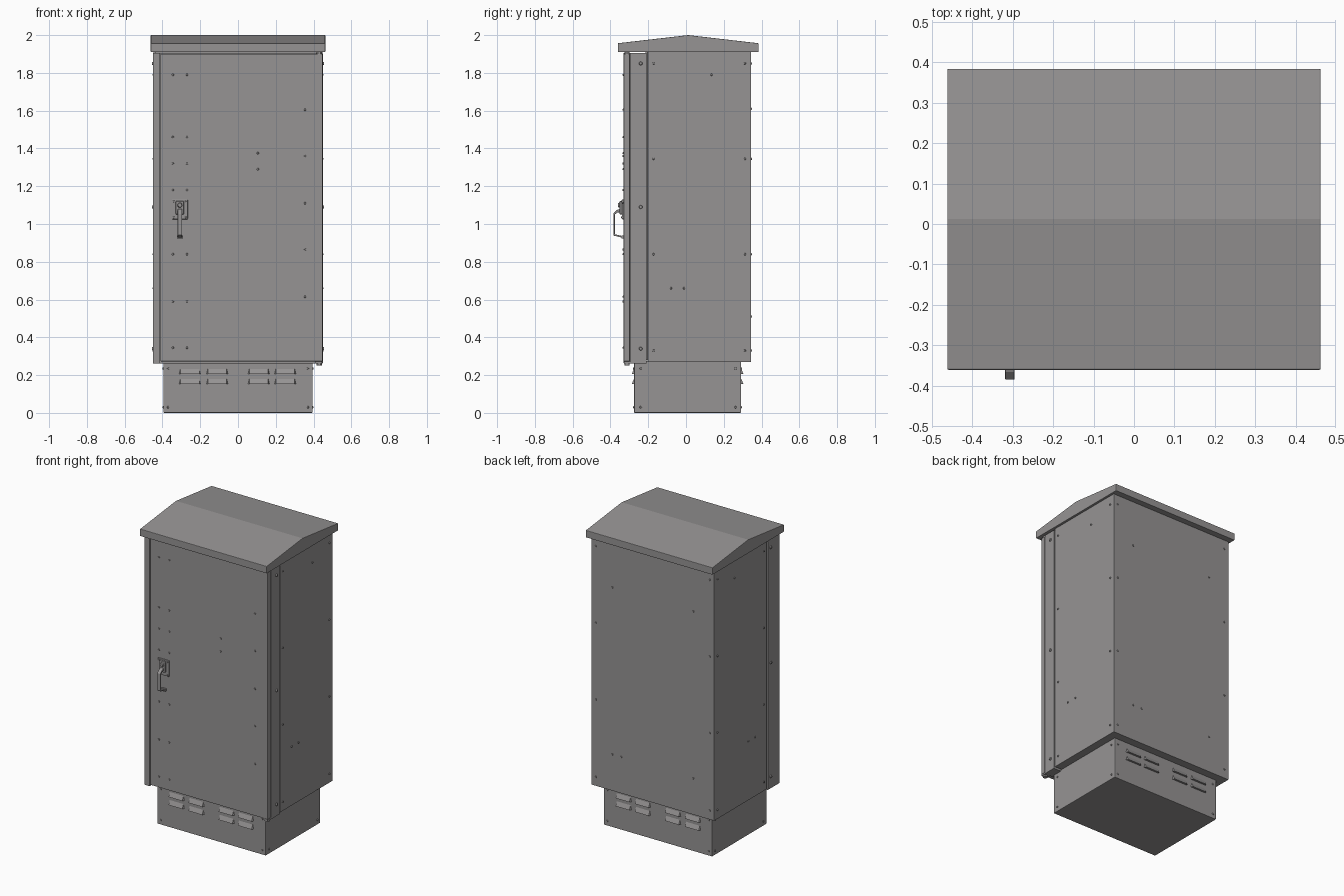
import bpy, bmesh
from mathutils import Vector, Matrix

if "Cube" in bpy.data.objects:
    bpy.data.objects.remove(bpy.data.objects["Cube"])

# Dark grey paint used on every part
PAINT = bpy.data.materials.new("grey_paint")
PAINT.diffuse_color = (0.305, 0.295, 0.295, 1)
PAINT.use_nodes = True
PAINT.node_tree.nodes["Principled BSDF"].inputs["Base Color"].default_value = PAINT.diffuse_color


def finish(name, bm, bevel=0.0, smooth=False):
    bmesh.ops.recalc_face_normals(bm, faces=bm.faces)
    me = bpy.data.meshes.new(name)
    bm.to_mesh(me)
    bm.free()
    me.materials.append(PAINT)
    ob = bpy.data.objects.new(name, me)
    bpy.context.collection.objects.link(ob)
    if bevel:
        m = ob.modifiers.new("edge", "BEVEL")
        m.width, m.segments, m.limit_method = bevel, 2, "ANGLE"
    if smooth:
        bpy.ops.object.select_all(action="DESELECT")
        ob.select_set(True)
        bpy.context.view_layer.objects.active = ob
        bpy.ops.object.shade_smooth_by_angle()
    return ob


def box(name, x, y, z, bevel=0.002):
    bm = bmesh.new()
    size = Matrix.Diagonal((x[1] - x[0], y[1] - y[0], z[1] - z[0], 1))
    mid = Matrix.Translation((sum(x) / 2, sum(y) / 2, sum(z) / 2))
    bmesh.ops.create_cube(bm, size=1, matrix=mid @ size)
    return finish(name, bm, bevel)


def extrude_x(name, profile, x0, x1, bevel=0.0):
    """Extrude a closed (y, z) profile along x."""
    bm = bmesh.new()
    f = bm.faces.new([bm.verts.new((x0, y, z)) for y, z in profile])
    g = bmesh.ops.extrude_face_region(bm, geom=[f])["geom"]
    bmesh.ops.translate(bm, vec=(x1 - x0, 0, 0),
                        verts=[v for v in g if isinstance(v, bmesh.types.BMVert)])
    if not any(set(q.verts) == set(f.verts) for q in bm.faces):
        bm.faces.new(f.verts)
    return finish(name, bm, bevel)


def discs(name, points, normal, r=0.006, h=0.005, r2=None):
    """A set of screw heads standing out along the normal."""
    bm = bmesh.new()
    n = Vector(normal)
    rot = n.to_track_quat("Z", "Y").to_matrix().to_4x4()
    for p in points:
        bmesh.ops.create_cone(bm, cap_ends=True, segments=12, radius1=r,
                              radius2=r2 or r * 0.75, depth=h,
                              matrix=Matrix.Translation(Vector(p) + n * h / 2) @ rot)
    return finish(name, bm, smooth=True)


# Plinth
box("plinth", (-0.395, 0.395), (-0.275, 0.292), (0, 0.275), 0.004)

# Main cabinet, with a narrower neck that forms the shadow gap behind the frame
box("cabinet_body", (-0.447, 0.447), (-0.203, 0.345), (0.27, 1.915))
box("cabinet_neck", (-0.438, 0.438), (-0.215, -0.19), (0.28, 1.915), 0)

# Door frame, left post and door leaf
box("door_frame", (-0.445, 0.449), (-0.295, -0.209), (0.262, 1.905))
box("left_post", (-0.45, -0.413), (-0.33, -0.209), (0.262, 1.905))
box("door", (-0.41, 0.447), (-0.33, -0.297), (0.273, 1.9), 0.003)
for z, end in ((0.252, "lower"), (1.895, "upper")):
    discs(end + "_hinge_pin", [(0.43, -0.312, z)], (0, 0, 1), 0.014, 0.02, 0.014)
box("lower_hinge_plate", (0.408, 0.446), (-0.328, -0.29), (0.262, 0.272), 0)

# Gabled roof with a folded eave
extrude_x("roof", [(-0.361, 1.91), (-0.361, 1.957), (0.012, 2.0),
                   (0.384, 1.957), (0.384, 1.91)], -0.462, 0.462, 0.003)

# Louvres in the front and back of the plinth
for side, y, s in (("front", -0.275, -1), ("back", 0.292, 1)):
    bm = bmesh.new()
    for cx in (-0.255, -0.11, 0.11, 0.25):
        for z in (0.205, 0.152):
            back = [(cx - .057, y, z), (cx + .057, y, z), (cx + .05, y, z + .028), (cx - .05, y, z + .028)]
            lip = [(cx - .05, y + s * .013, z), (cx + .05, y + s * .013, z)]
            a, b, c, d, e, f = [bm.verts.new(p) for p in back + lip]
            for face in ((a, b, c, d), (a, b, f, e), (d, c, f, e), (a, e, d), (b, c, f)):
                bm.faces.new(face)
    finish(side + "_louvres", bm)

# Door screws
pts = [(x, -0.33, z) for x in (-0.345, -0.27)
       for z in (1.79, 1.46, 1.32, 1.18, 0.84, 0.59, 0.345)]
pts += [(0.355, -0.33, z) for z in (1.605, 1.36, 1.11, 0.865, 0.615)]
pts += [(0.105, -0.33, z) for z in (1.375, 1.29)]
discs("door_screws", pts, (0, -1, 0))

# Side, frame and plinth screws on both sides
for side, s in (("left", -1), ("right", 1)):
    yz = [(y, z) for y in (-0.172, 0.312) for z in (1.85, 1.345, 0.84, 0.33)]
    yz += [(0.135, 1.79), (-0.08, 0.66), (-0.01, 0.66)]
    discs(side + "_panel_screws", [(s * 0.447, y, z) for y, z in yz], (s, 0, 0))
    discs(side + "_frame_screws", [(s * 0.448, -0.24, z) for z in (1.85, 1.09, 0.34)],
          (s, 0, 0), 0.01, 0.008)
    discs(side + "_plinth_screws", [(s * 0.395, y, z) for y in (-0.24, 0.262)
                                    for z in (0.235, 0.03)], (s, 0, 0))

# Back panel and plinth screws
pts = [(x, 0.345, z) for x in (-0.415, 0.415) for z in (1.85, 1.345, 0.84, 0.33)]
pts += [(x, 0.345, z) for x in (-0.295, 0.295) for z in (1.61, 0.51)] + [(0.23, 0.345, 0.51)]
discs("back_panel_screws", pts, (0, 1, 0))
for side, y, s in (("front", -0.275, -1), ("back", 0.292, 1)):
    discs(side + "_plinth_screws", [(x, y, z) for x in (-0.37, 0.37) for z in (0.235, 0.03)], (0, s, 0))

# Swing handle: plate, plate screws, lock housing, boss and lever
box("handle_plate", (-0.35, -0.266), (-0.339, -0.329), (1.025, 1.13), 0.003)
discs("handle_plate_screws", [(x, -0.339, z) for x in (-0.34, -0.276) for z in (1.035, 1.12)],
      (0, -1, 0), 0.005, 0.004)
box("lock_housing", (-0.33, -0.286), (-0.352, -0.335), (1.05, 1.122), 0.006)
discs("lock_boss", [(-0.308, -0.35, 1.1)], (0, -1, 0), 0.014, 0.01)
extrude_x("handle_lever", [(-0.345, 1.082), (-0.366, 1.074), (-0.385, 1.055), (-0.385, 0.942),
                           (-0.381, 0.938), (-0.334, 0.927), (-0.334, 0.935), (-0.377, 0.946),
                           (-0.377, 1.05), (-0.362, 1.062), (-0.345, 1.062)],
          -0.319, -0.296, 0.0015)
box("lever_foot", (-0.324, -0.291), (-0.342, -0.329), (0.922, 0.94))
